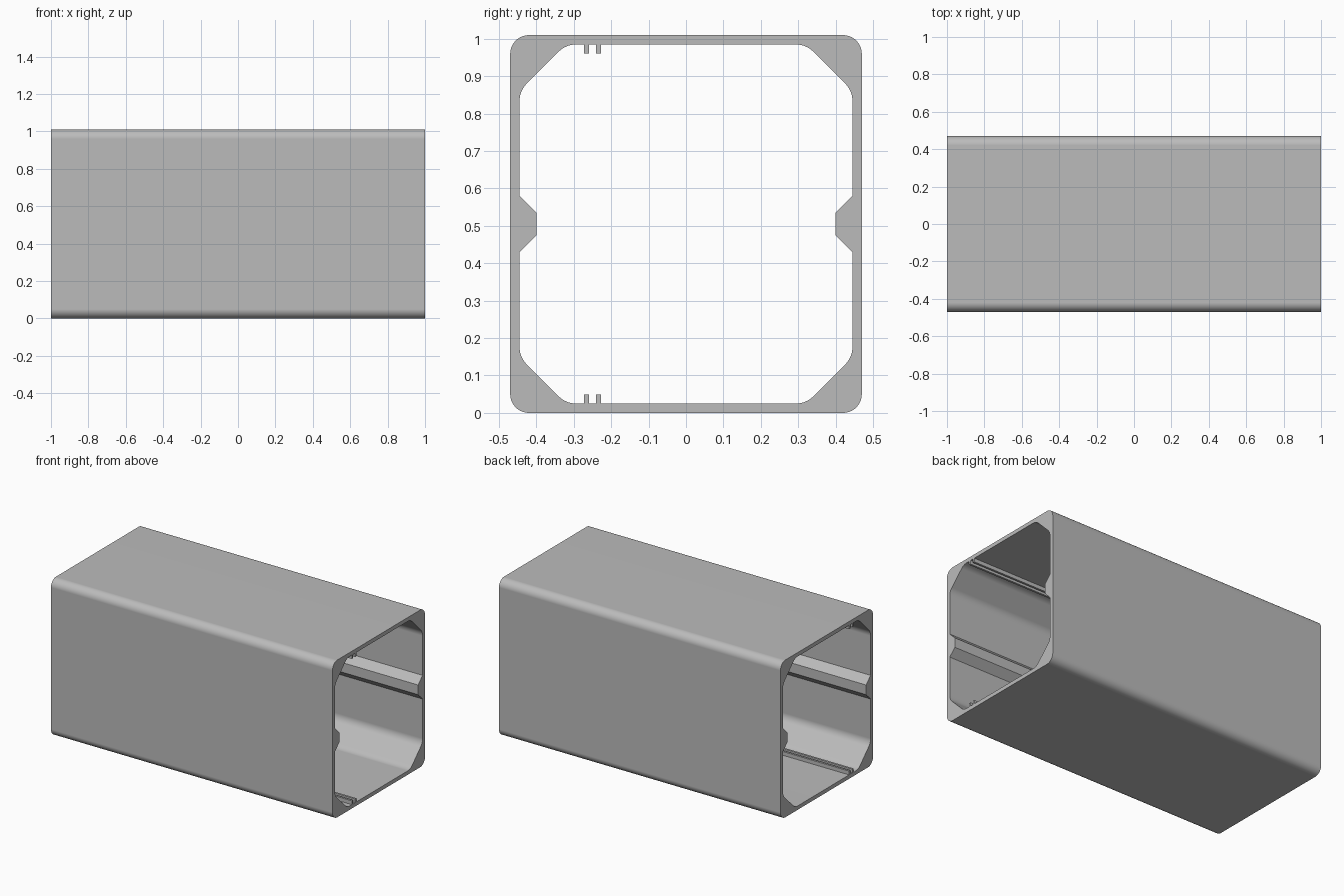
import bpy
import bmesh
import math
from mathutils import Vector, Matrix

if "Cube" in bpy.data.objects:
    bpy.data.objects.remove(bpy.data.objects["Cube"], do_unlink=True)

LENGTH = 2.0
HALF_W, HALF_H = 0.47, 0.505      # outer half width and half height
IN_W, IN_H = 0.445, 0.48          # inner wall faces
CORNER = 0.124                    # size of the thickened corners


def material(name, colour):
    mat = bpy.data.materials.new(name)
    mat.use_nodes = True
    mat.diffuse_color = colour
    mat.node_tree.nodes["Principled BSDF"].inputs["Base Color"].default_value = colour
    return mat


def rounded(points, steps=10):
    """Replace each (y, z, radius) corner by a tangent arc."""
    out = []
    for i, (y, z, r) in enumerate(points):
        p = Vector((y, z))
        if r == 0:
            out.append(p)
            continue
        a = (Vector(points[i - 1][:2]) - p).normalized()
        b = (Vector(points[(i + 1) % len(points)][:2]) - p).normalized()
        half = a.angle(b) / 2
        centre = p + (a + b).normalized() * (r / math.sin(half))
        reach = r / math.tan(half)
        start, end = p + a * reach - centre, p + b * reach - centre
        sweep = start.angle_signed(end)
        for k in range(steps + 1):
            out.append(centre + Matrix.Rotation(-sweep * k / steps, 2) @ start)
    return out


# Outer outline: rounded rectangle
outer = rounded([(sy * HALF_W, sz * HALF_H, 0.05)
                 for sy, sz in ((-1, -1), (-1, 1), (1, 1), (1, -1))])

# Inner outline, upper half: side rib, chamfered corner, twin slot tabs
rib = [(-0.4, 0.031, 0), (-IN_W, 0.076, 0)]
corner = [(-IN_W, IN_H - CORNER, 0.065), (-IN_W + CORNER, IN_H, 0.065)]
tabs = []
for y in (-0.2665, -0.2335):
    tabs += [(y - 0.0065, IN_H, 0), (y - 0.0065, 0.456, 0),
             (y + 0.0065, 0.456, 0), (y + 0.0065, IN_H, 0)]
other_side = [(-y, z, r) for y, z, r in reversed(rib + corner)]
upper = rib + corner + tabs + other_side
inner = rounded(upper + [(y, -z, r) for y, z, r in reversed(upper)])

# Fill the ring between the outlines and extrude it along the length
bm = bmesh.new()
edges = []
for loop in (outer, inner):
    verts = [bm.verts.new((-LENGTH / 2, p.x, p.y + HALF_H)) for p in loop]
    edges += [bm.edges.new((v, verts[i - 1])) for i, v in enumerate(verts)]
bmesh.ops.triangle_fill(bm, use_beauty=True, edges=edges, normal=(-1, 0, 0))
result = bmesh.ops.extrude_face_region(bm, geom=bm.faces[:], use_keep_orig=True)
moved = [g for g in result["geom"] if isinstance(g, bmesh.types.BMVert)]
bmesh.ops.translate(bm, verts=moved, vec=(LENGTH, 0, 0))
bmesh.ops.recalc_face_normals(bm, faces=bm.faces[:])

mesh = bpy.data.meshes.new("hollow_profile")
bm.to_mesh(mesh)
bm.free()
mesh.materials.append(material("aluminium grey", (0.5, 0.5, 0.5, 1)))
tube = bpy.data.objects.new("hollow_profile", mesh)
bpy.context.collection.objects.link(tube)

# Smooth fillets with sharp rims and flat walls
bpy.ops.object.select_all(action="DESELECT")
tube.select_set(True)
bpy.context.view_layer.objects.active = tube
bpy.ops.object.shade_smooth_by_angle(angle=math.radians(30))
weighted = tube.modifiers.new("flat_walls", "WEIGHTED_NORMAL")
weighted.keep_sharp = True
